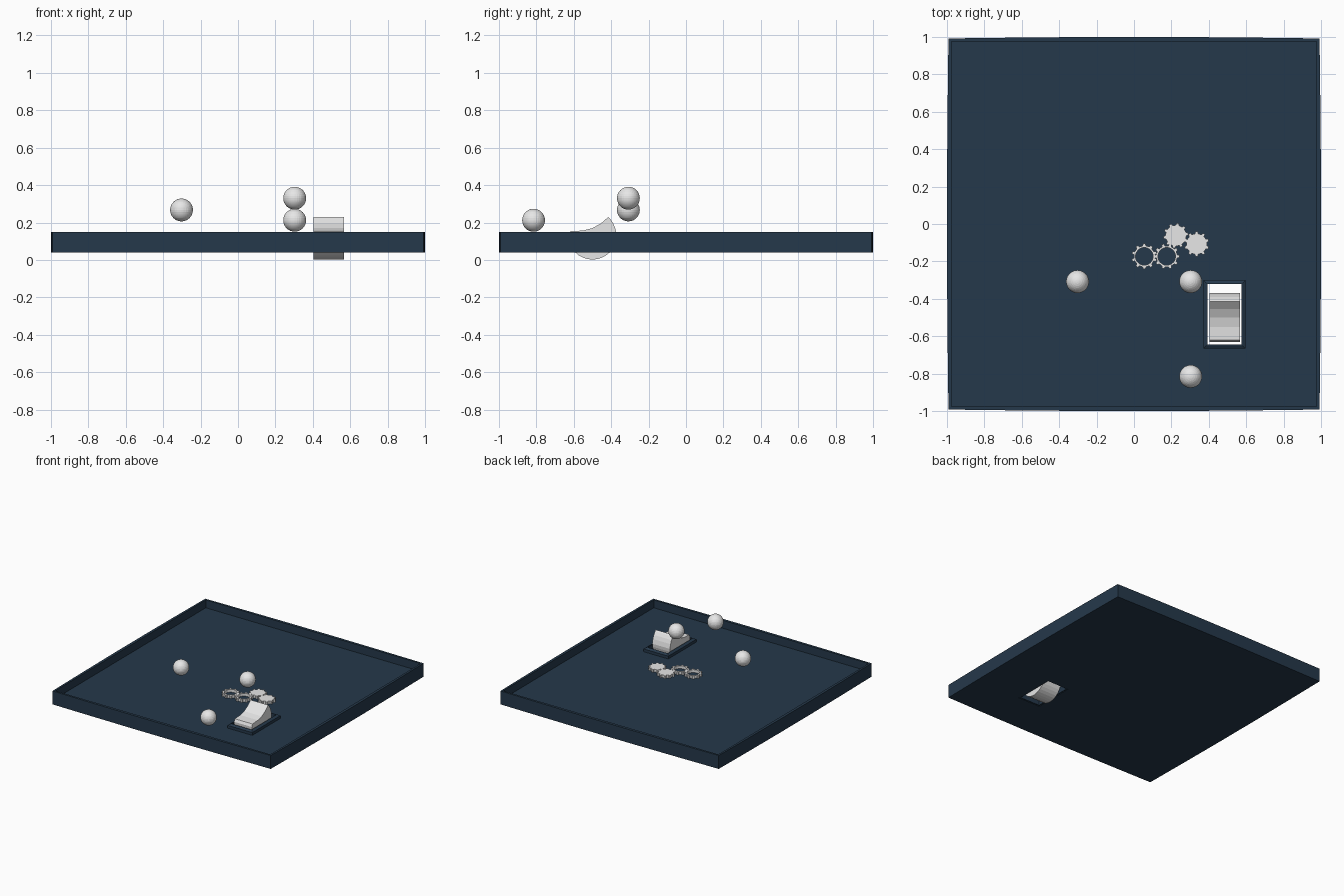
import bpy, bmesh, math

if "Cube" in bpy.data.objects:
    bpy.data.objects.remove(bpy.data.objects["Cube"])


def material(name, rgb):
    m = bpy.data.materials.new(name)
    m.diffuse_color = (*rgb, 1)
    m.use_nodes = True
    m.node_tree.nodes["Principled BSDF"].inputs["Base Color"].default_value = m.diffuse_color
    return m


NAVY = material("navy", (0.0185, 0.040, 0.070))
GREY = material("light grey", (0.8, 0.8, 0.8))


def finish(bm, name, mat):
    bmesh.ops.recalc_face_normals(bm, faces=bm.faces[:])
    me = bpy.data.meshes.new(name)
    bm.to_mesh(me)
    bm.free()
    me.materials.append(mat)
    ob = bpy.data.objects.new(name, me)
    bpy.context.collection.objects.link(ob)
    return ob


def loft(name, rings, mat, cap=True):
    """Bridge equal-length rings of points; cap the ends, or join last to first."""
    bm = bmesh.new()
    vs = [[bm.verts.new(p) for p in r] for r in rings]
    n = len(vs[0])
    pairs = list(zip(vs, vs[1:]))
    if cap:
        bm.faces.new(vs[0])
        bm.faces.new(vs[-1])
    else:
        pairs.append((vs[-1], vs[0]))
    for a, b in pairs:
        for i in range(n):
            j = (i + 1) % n
            bm.faces.new((a[i], a[j], b[j], b[i]))
    return finish(bm, name, mat)


def rect(x0, x1, y0, y1, z, inset=0.0):
    x0, x1, y0, y1 = x0 + inset, x1 - inset, y0 + inset, y1 - inset
    return [(x0, y0, z), (x1, y0, z), (x1, y1, z), (x0, y1, z)]


# Tray: shallow open box whose outer sides bow out very slightly
FLOOR, BOTTOM, TOP = 0.085, 0.04, 0.15


def outline(half, bow, z):
    side = [(-half, half), (-0.61, half + bow * 0.6), (-0.21, half + bow),
            (0.21, half + bow), (0.61, half + bow * 0.6)]
    pts = []
    for k in range(4):
        c, s = round(math.cos(k * math.pi / 2)), round(math.sin(k * math.pi / 2))
        pts += [(u * c - -d * s, u * s + -d * c, z) for u, d in side]
    return pts


tray = loft("tray", [outline(0.992, 0.008, BOTTOM), outline(0.992, 0.008, TOP),
                     outline(0.977, 0, TOP), outline(0.977, 0, FLOOR)], NAVY)

# Opening through the tray floor for the switch
hole = loft("switch_hole_cutter", [rect(0.383, 0.585, -0.654, -0.311, z) for z in (0, 0.2)], NAVY)
mod = tray.modifiers.new("switch_hole", "BOOLEAN")
mod.operation, mod.solver, mod.object = "DIFFERENCE", "EXACT", hole
bpy.context.view_layer.objects.active = tray
bpy.ops.object.modifier_apply(modifier=mod.name)
bpy.data.objects.remove(hole)

# Stepped frame around the switch
BEZEL = [(0, 0.085), (0, 0.108), (0.017, 0.118), (0.022, 0.118),
         (0.022, 0.042), (0.013, 0.042), (0.013, 0.085)]
loft("switch_frame", [rect(0.371, 0.596, -0.666, -0.30, z, o) for o, z in BEZEL], NAVY, cap=False)

# Rocker: round belly below, scooped face above
CY, CZ, R = -0.50, 0.132, 0.13
profile = [(CY + R * math.cos(a), CZ + R * math.sin(a))
           for a in (math.pi + math.pi * i / 16 for i in range(17))]
profile += [(-0.378, 0.168), (-0.39, 0.197), (-0.405, 0.22), (-0.415, 0.23),
            (-0.455, 0.195), (-0.50, 0.170), (-0.55, 0.157), (-0.62, 0.153)]
loft("rocker", [[(x, y, z) for y, z in profile] for x in (0.405, 0.566)], GREY)

# Three floating balls
for i, loc in enumerate([(-0.302, -0.308, 0.267), (0.303, -0.308, 0.33), (0.303, -0.815, 0.212)]):
    bm = bmesh.new()
    bmesh.ops.create_uvsphere(bm, u_segments=32, v_segments=16, radius=0.061)
    finish(bm, f"ball_{i + 1}", GREY).location = loc


# Gears lying on the tray floor
def gear_ring(cx, cy, r_root, r_tip, z, turn, teeth=10):
    pts = []
    for t in range(teeth):
        for frac, r in ((0, r_root), (0.10, r_tip), (0.40, r_tip), (0.5, r_root)):
            a = (t + frac + turn) * 2 * math.pi / teeth
            pts.append((cx + r * math.cos(a), cy + r * math.sin(a), z))
    return pts


Z0, Z1 = FLOOR, 0.108
for i, (x, y, turn) in enumerate([(0.055, -0.173, 0.25), (0.175, -0.173, -0.25)]):
    loft(f"ring_gear_{i + 1}",
         [gear_ring(x, y, 0.057, 0.068, Z0, turn), gear_ring(x, y, 0.057, 0.068, Z1, turn),
          gear_ring(x, y, 0.047, 0.047, Z1, turn), gear_ring(x, y, 0.047, 0.047, Z0, turn)],
         GREY, cap=False)
for i, (x, y, turn) in enumerate([(0.224, -0.062, 0.0), (0.335, -0.107, 0.25)]):
    loft(f"solid_gear_{i + 1}", [gear_ring(x, y, 0.056, 0.067, z, turn) for z in (Z0, Z1)], GREY)
